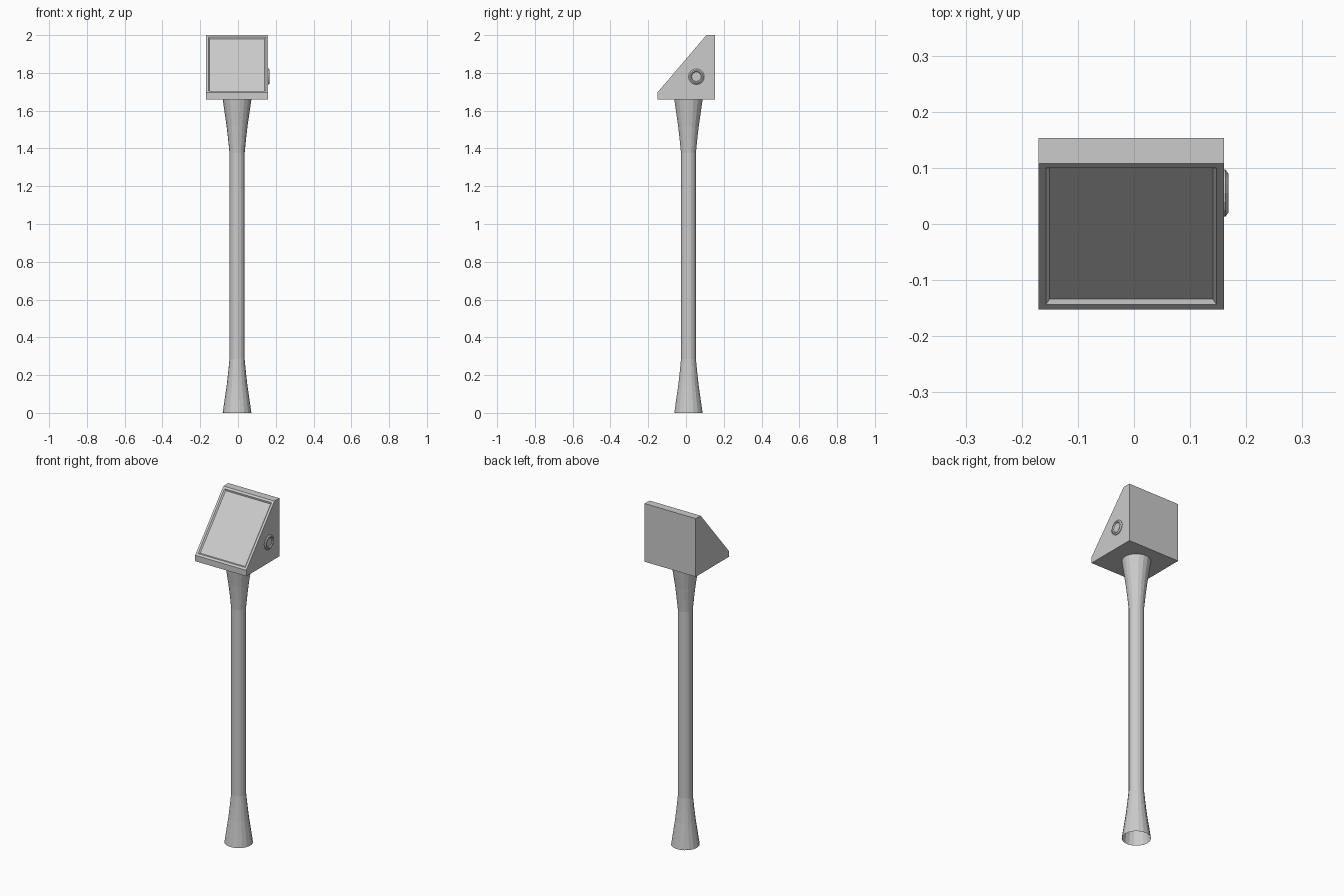
import bpy, bmesh
from math import cos, sin, pi
from mathutils import Vector

if "Cube" in bpy.data.objects:
    bpy.data.objects.remove(bpy.data.objects["Cube"])


def finish(name, bm, normals=True):
    if normals:
        bmesh.ops.recalc_face_normals(bm, faces=bm.faces)
    mesh = bpy.data.meshes.new(name)
    bm.to_mesh(mesh)
    bm.free()
    obj = bpy.data.objects.new(name, mesh)
    bpy.context.collection.objects.link(obj)
    return obj


def lathe(name, profile, origin, axis, u, v, sides, cap_end=False):
    """Rings of (radius, distance along axis), bridged into a flat-sided skin."""
    origin, axis, u, v = map(Vector, (origin, axis, u, v))
    bm = bmesh.new()
    rings = []
    for r, d in profile:
        rings.append([bm.verts.new(origin + axis * d
                      + u * r * cos(2 * pi * i / sides)
                      + v * r * sin(2 * pi * i / sides)) for i in range(sides)])
    for a, b in zip(rings, rings[1:]):
        for i in range(sides):
            j = (i + 1) % sides
            bm.faces.new((a[i], a[j], b[j], b[i]))
    if cap_end:
        bm.faces.new(rings[-1])
    return finish(name, bm, normals=False)


# Hollow post, flared the same way at both ends
flare = [(0.076, 0.0), (0.066, 0.07), (0.055, 0.145), (0.047, 0.215), (0.04, 0.285)]
HEIGHT = 1.66
profile = flare + [(r, HEIGHT - z) for r, z in reversed(flare)]
lathe("post", profile, (-0.005, 0.013, 0), (0, 0, 1), (1, 0, 0), (0, 1, 0), 18)

# Wedge-shaped head: side profile extruded across x
side = [(-0.152, 1.66), (0.153, 1.66), (0.153, 2.0), (0.108, 2.0), (-0.152, 1.695)]
bm = bmesh.new()
face = bm.faces.new([bm.verts.new((-0.17, y, z)) for y, z in side])
ext = bmesh.ops.extrude_face_region(bm, geom=[face])
bmesh.ops.translate(bm, vec=(0.33, 0, 0),
                    verts=[g for g in ext["geom"] if isinstance(g, bmesh.types.BMVert)])
bmesh.ops.recalc_face_normals(bm, faces=bm.faces)

# Recessed screen with a bevelled surround in the sloping face
screen = next(f for f in bm.faces if f.normal.y < -0.5 and f.normal.z > 0.5)
bmesh.ops.inset_region(bm, faces=[screen], thickness=0.018)
bmesh.ops.inset_region(bm, faces=[screen], thickness=0.0095, depth=-0.007)
finish("head", bm)

# Round side button with a chamfered rim and dished centre
lathe("side_button",
      [(0.042, 0.0), (0.042, 0.003), (0.035, 0.008), (0.029, 0.008), (0.025, 0.003)],
      (0.16, 0.055, 1.78), (1, 0, 0), (0, 1, 0), (0, 0, 1), 16, cap_end=True)
